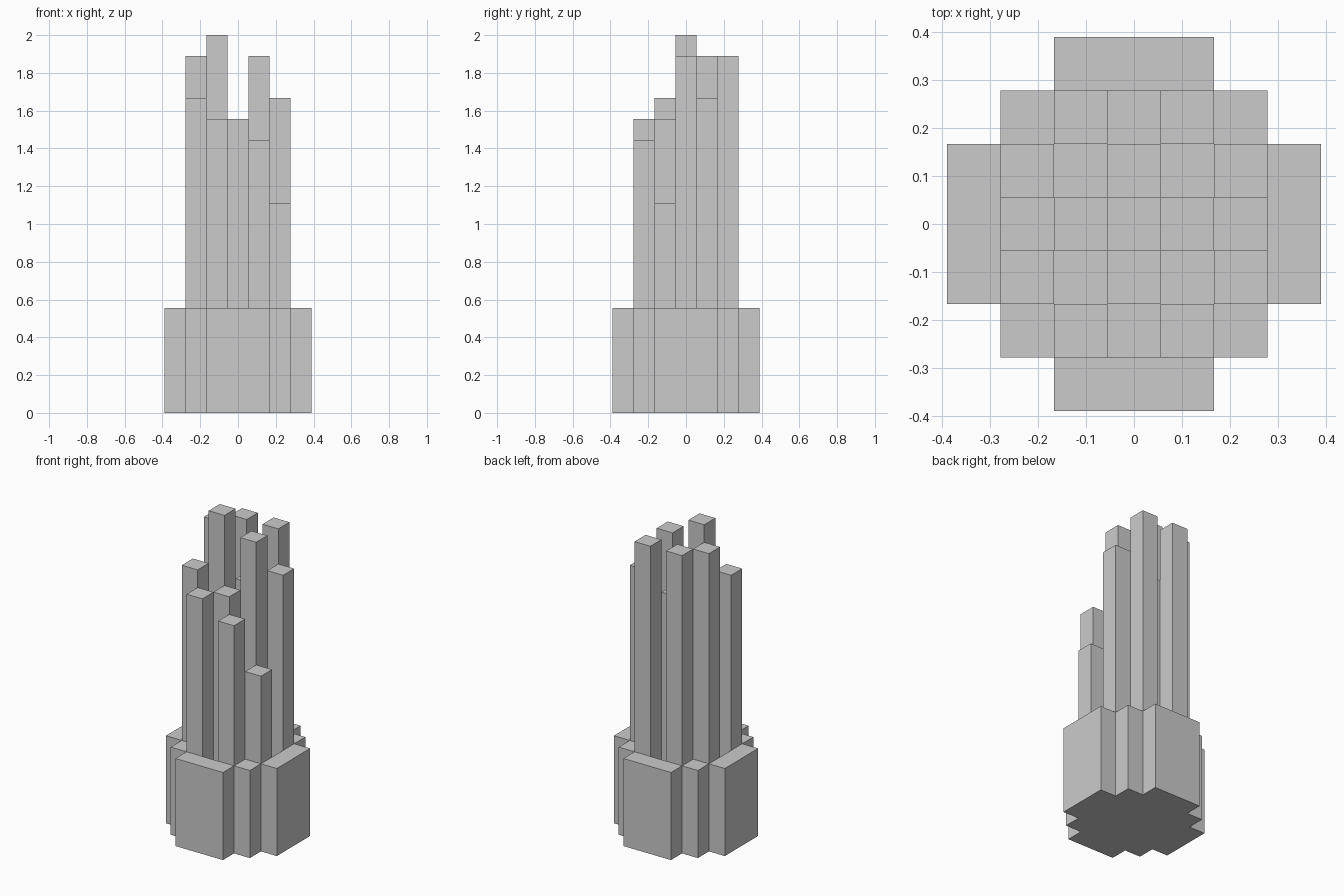
import bpy, bmesh

if "Cube" in bpy.data.objects:
    bpy.data.objects.remove(bpy.data.objects["Cube"])

U = 2 / 18  # one block of the grid the model is built on


def prism(name, outline, z0, z1):
    """Extrude a flat outline (in blocks) from z0 up to z1."""
    bm = bmesh.new()
    face = bm.faces.new([bm.verts.new((x * U, y * U, z0 * U)) for x, y in outline])
    ext = bmesh.ops.extrude_face_region(bm, geom=[face])
    top = [v for v in ext["geom"] if isinstance(v, bmesh.types.BMVert)]
    bmesh.ops.translate(bm, verts=top, vec=(0, 0, (z1 - z0) * U))
    bmesh.ops.recalc_face_normals(bm, faces=bm.faces)
    mesh = bpy.data.meshes.new(name)
    bm.to_mesh(mesh)
    bm.free()
    ob = bpy.data.objects.new(name, mesh)
    bpy.context.collection.objects.link(ob)
    return ob


def block(name, cx, cy, sx, sy, z0, z1):
    """Upright box centred on (cx, cy)."""
    a, b = sx / 2, sy / 2
    return prism(name, [(cx - a, cy - b), (cx + a, cy - b),
                        (cx + a, cy + b), (cx - a, cy + b)], z0, z1)


# Holder: four wall slabs and four corner posts
for s, fb, lr in ((-1, "front", "left"), (1, "back", "right")):
    block(f"holder_wall_{fb}", 0, 3 * s, 3, 1, 0, 5)
    block(f"holder_wall_{lr}", 3 * s, 0, 1, 3, 0, 5)
    for t, side in ((-1, "left"), (1, "right")):
        block(f"holder_post_{fb}_{side}", 2 * t, 2 * s, 1, 1, 0, 5)

# Holder floor: cross-shaped plate filling the inside of the walls
p, q = 1.5, 2.5
quarter = [(q, -p), (q, p), (p, p)]
outline = []
for _ in range(4):
    outline += quarter
    quarter = [(-y, x) for x, y in quarter]
prism("holder_floor", outline, 0, 1)

# Sticks standing in a checkerboard: (x, y) -> top height in blocks
sticks = {
    (-1, -2): 14, (1, -2): 13,
    (-2, -1): 15, (0, -1): 14, (2, -1): 10,
    (-1, 0): 18, (1, 0): 17,
    (-2, 1): 17, (0, 1): 14, (2, 1): 15,
    (-1, 2): 17, (1, 2): 17,
}
for i, ((x, y), h) in enumerate(sticks.items(), 1):
    block(f"stick_{i:02d}", x, y, 1, 1, 1, h)
